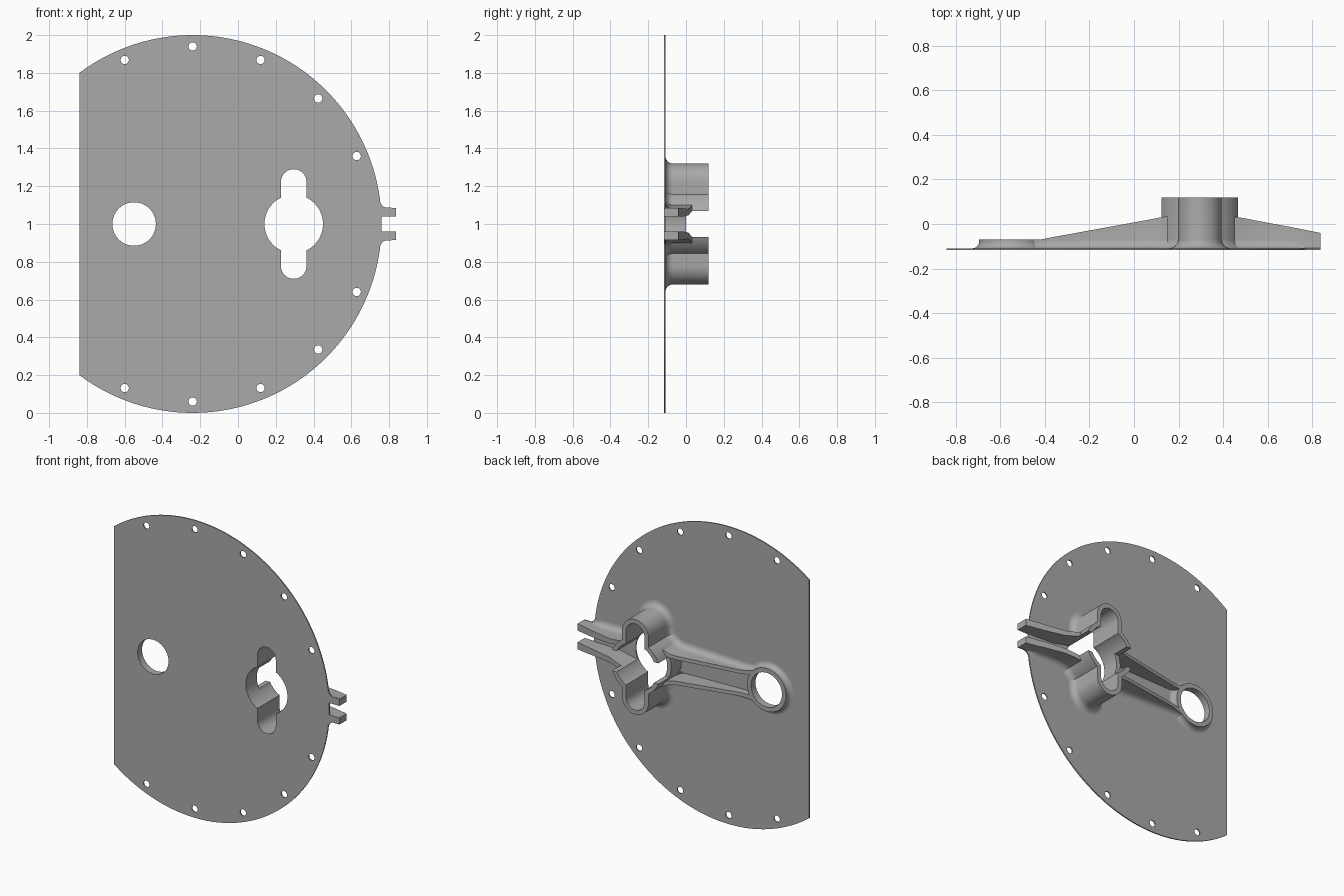
import bpy, bmesh
from math import sin, cos, asin, acos, pi, radians, sqrt

old = bpy.data.objects.get("Cube")
if old:
    bpy.data.objects.remove(old, do_unlink=True)

grey = bpy.data.materials.new("plain grey")
grey.use_nodes = True
grey.diffuse_color = (0.4, 0.4, 0.4, 1)
grey.node_tree.nodes["Principled BSDF"].inputs["Base Color"].default_value = (0.4, 0.4, 0.4, 1)

FRONT, FACE, TOP = -0.117, -0.109, 0.118   # plate front, plate back, wall top
KEY_X, KEY_R, SLOT_W, SLOT_Z = 0.295, 0.155, 0.068, 0.222
BORE_X, BORE_R = -0.55, 0.115
WALL, GAP = 0.03, 0.07


def finish(name, mesh):
    obj = bpy.data.objects.new(name, mesh)
    bpy.context.collection.objects.link(obj)
    mesh.materials.clear()
    mesh.materials.append(grey)
    bpy.ops.object.select_all(action="DESELECT")
    obj.select_set(True)
    bpy.context.view_layer.objects.active = obj
    bpy.ops.object.shade_smooth_by_angle(angle=radians(32))


def loft(name, sections, closed=False):
    """Skin a row of matching cross-sections."""
    bm = bmesh.new()
    rows = [[bm.verts.new(p) for p in s] for s in sections]
    n = len(rows[0])
    pairs = list(zip(rows, rows[1:])) + ([(rows[-1], rows[0])] if closed else [])
    for a, b in pairs:
        for i in range(n):
            j = (i + 1) % n
            bm.faces.new((a[i], a[j], b[j], b[i]))
    if not closed:
        bm.faces.new(rows[0])
        bm.faces.new(rows[-1])
    bmesh.ops.recalc_face_normals(bm, faces=bm.faces)
    mesh = bpy.data.meshes.new(name)
    bm.to_mesh(mesh)
    bm.free()
    finish(name, mesh)


def profile(thick, top, radius):
    """Wall section as (outward offset, y), with a fillet at the plate."""
    base = FACE - 0.003
    pts = [(0, base), (0, top), (thick, top)]
    for k in range(7):
        a = k / 6 * pi / 2
        pts.append((thick + radius * (1 - cos(a)), FACE + radius * (1 - sin(a))))
    return pts + [(thick + radius, base)]


def circle(cx, cz, r, n):
    return [(cx + r * cos(2 * pi * i / n), cz + r * sin(2 * pi * i / n)) for i in range(n)]


def arc(r, a, b, n, cz=0.0):
    return [(r * cos(a + (b - a) * i / n), cz + r * sin(a + (b - a) * i / n)) for i in range(n + 1)]


def key_half(d, start=0.0):
    """Upper half of the keyhole outline grown by d, from a start height."""
    r, w = KEY_R + d, SLOT_W + d
    corner = acos(w / r)
    a0 = asin(start / r)
    return (arc(r, a0, corner, 12) + arc(w, 0, pi, 24, SLOT_Z)
            + arc(r, pi - corner, pi - a0, 12))


# Plate: cut disc with two tabs and all its holes
half = [(0.76, 0.04), (0.837, 0.04), (0.837, 0.085), (0.79, 0.085),
        (0.773, 0.09), (0.762, 0.1)]
half += [(x - 0.24, z) for x, z in arc(1.0, asin(0.115), acos(-0.6), 60)]
outline = half + [(x, -z) for x, z in reversed(half)]
key = key_half(0)
key = key + [(x, -z) for x, z in reversed(key)][1:-1]
holes = [[(x + KEY_X, z) for x, z in key], circle(BORE_X, 0, BORE_R, 64)]
for step in (1, 2, 3, 4, 5):
    for s in (1, -1):
        a = s * step * pi / 8
        holes.append(circle(-0.24 + 0.94 * cos(a), 0.94 * sin(a), 0.022, 20))
curve = bpy.data.curves.new("plate outline", "CURVE")
curve.dimensions = "2D"
curve.fill_mode = "BOTH"
curve.extrude = (FACE - FRONT) / 2
for loop in [outline] + holes:
    spline = curve.splines.new("POLY")
    spline.points.add(len(loop) - 1)
    spline.use_cyclic_u = True
    for p, (x, z) in zip(spline.points, loop):
        p.co = (x, z, 0, 1)
helper = bpy.data.objects.new("plate outline", curve)
bpy.context.collection.objects.link(helper)
bpy.context.view_layer.update()
plate = bpy.data.meshes.new_from_object(
    helper.evaluated_get(bpy.context.evaluated_depsgraph_get()))
bpy.data.objects.remove(helper, do_unlink=True)
for v in plate.vertices:
    x, z, t = v.co
    v.co = (x, (FRONT + FACE) / 2 - t, z + 1)
finish("plate", plate)

# Raised ring around the round bore
ring = profile(WALL, -0.07, 0.03)
loft("bore_ring", [[(BORE_X + (BORE_R + d) * cos(a), y, 1 + (BORE_R + d) * sin(a))
                    for d, y in ring] for a in [2 * pi * i / 64 for i in range(64)]], True)

# Low wall closing the keyhole on the arm side
low = [(0, FACE - 0.003), (0, 0), (WALL, 0), (WALL, FACE - 0.003)]
spread = asin(GAP / KEY_R)
loft("keyhole_low_wall", [[(KEY_X - (KEY_R + d) * cos(a), y, 1 + (KEY_R + d) * sin(a))
                           for d, y in low] for a in [spread * i / 8 for i in range(-8, 9)]])


def rib(name, s, stations):
    """Tapered rib from stations of x, inner z, thickness, top y, fillet radius."""
    rows = []
    for x, inner, thick, top, radius in stations:
        rows.append([(x, y, 1 + s * (inner + d)) for d, y in profile(thick, top, radius)])
    loft(name, rows)


for s, side in ((1, "upper"), (-1, "lower")):
    # Tall keyhole wall, open in the middle
    sec = profile(WALL, TOP, 0.04)
    lines = [key_half(d, GAP) for d, y in sec]
    loft(side + "_keyhole_wall",
         [[(KEY_X + line[i][0], y, 1 + s * line[i][1]) for line, (d, y) in zip(lines, sec)]
          for i in range(len(lines[0]))])
    # Arm rib from the ring to the keyhole
    rib(side + "_arm_rib", s, [
        (-0.455, 0.077, 0.028, -0.07, 0.03), (-0.42, 0.068, 0.026, -0.07, 0.03),
        (-0.36, 0.063, 0.025, -0.058, 0.035), (0.06, 0.072, 0.025, 0.018, 0.04),
        (0.11, 0.078, 0.026, 0.028, 0.04), (0.15, 0.095, 0.03, 0.035, 0.04)])
    # Fork rib from the keyhole past the plate edge
    rib(side + "_fork_rib", s, [
        (0.45, 0.07, 0.03, 0.033, 0.04), (0.5, 0.06, 0.03, 0.025, 0.04),
        (0.56, 0.046, 0.034, 0.013, 0.04), (0.7, 0.04, 0.042, -0.013, 0.035),
        (0.74, 0.04, 0.044, -0.021, 0.025), (0.77, 0.04, 0.045, -0.027, 0.002),
        (0.837, 0.04, 0.045, -0.04, 0.0005)])
